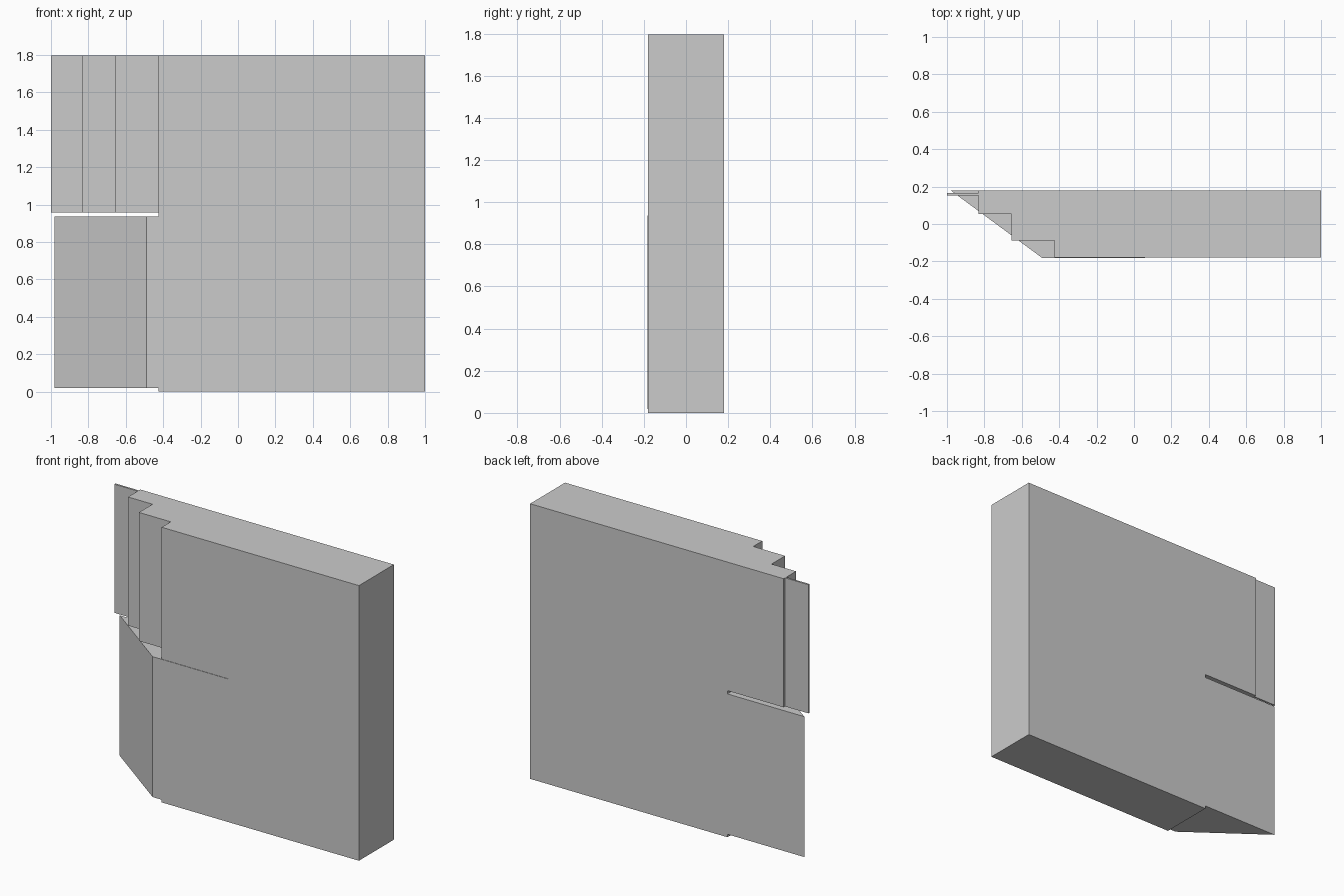
import bpy, bmesh

if "Cube" in bpy.data.objects:
    bpy.data.objects.remove(bpy.data.objects["Cube"])

TOP = 1.797
FRONT, BACK = -0.18, 0.18


def prism(name, outline, z0, z1):
    """Extrude a plan outline (x, y) from z0 up to z1."""
    bm = bmesh.new()
    base = bm.faces.new([bm.verts.new((x, y, z0)) for x, y in outline])
    new = bmesh.ops.extrude_face_region(bm, geom=[base])["geom"]
    verts = [v for v in new if isinstance(v, bmesh.types.BMVert)]
    bmesh.ops.translate(bm, verts=verts, vec=(0, 0, z1 - z0))
    bmesh.ops.recalc_face_normals(bm, faces=bm.faces)
    mesh = bpy.data.meshes.new(name)
    bm.to_mesh(mesh)
    bm.free()
    obj = bpy.data.objects.new(name, mesh)
    bpy.context.collection.objects.link(obj)
    return obj


def rect(x0, x1, y0, y1):
    return [(x0, y0), (x1, y0), (x1, y1), (x0, y1)]


# Main full-height slab
prism("main_slab", rect(-0.425, 1.0, FRONT, BACK), 0, TOP)

# Upper stepped end, receding towards the back
prism("upper_steps", [(-0.425, -0.087), (-0.655, -0.087), (-0.655, 0.053),
                      (-0.832, 0.053), (-0.832, BACK), (-0.425, BACK)],
      0.957, TOP)

# Thin end panel beyond the last step
prism("upper_end_panel", rect(-1.0, -0.832, 0.153, 0.165), 0.957, TOP)

# Lower wedge, its front face slightly proud of the slab
prism("lower_wedge", [(-0.981, BACK), (-0.489, FRONT - 0.003),
                      (0.059, FRONT - 0.003), (0.053, FRONT + 0.01),
                      (-0.3, BACK)], 0.019, 0.936)
